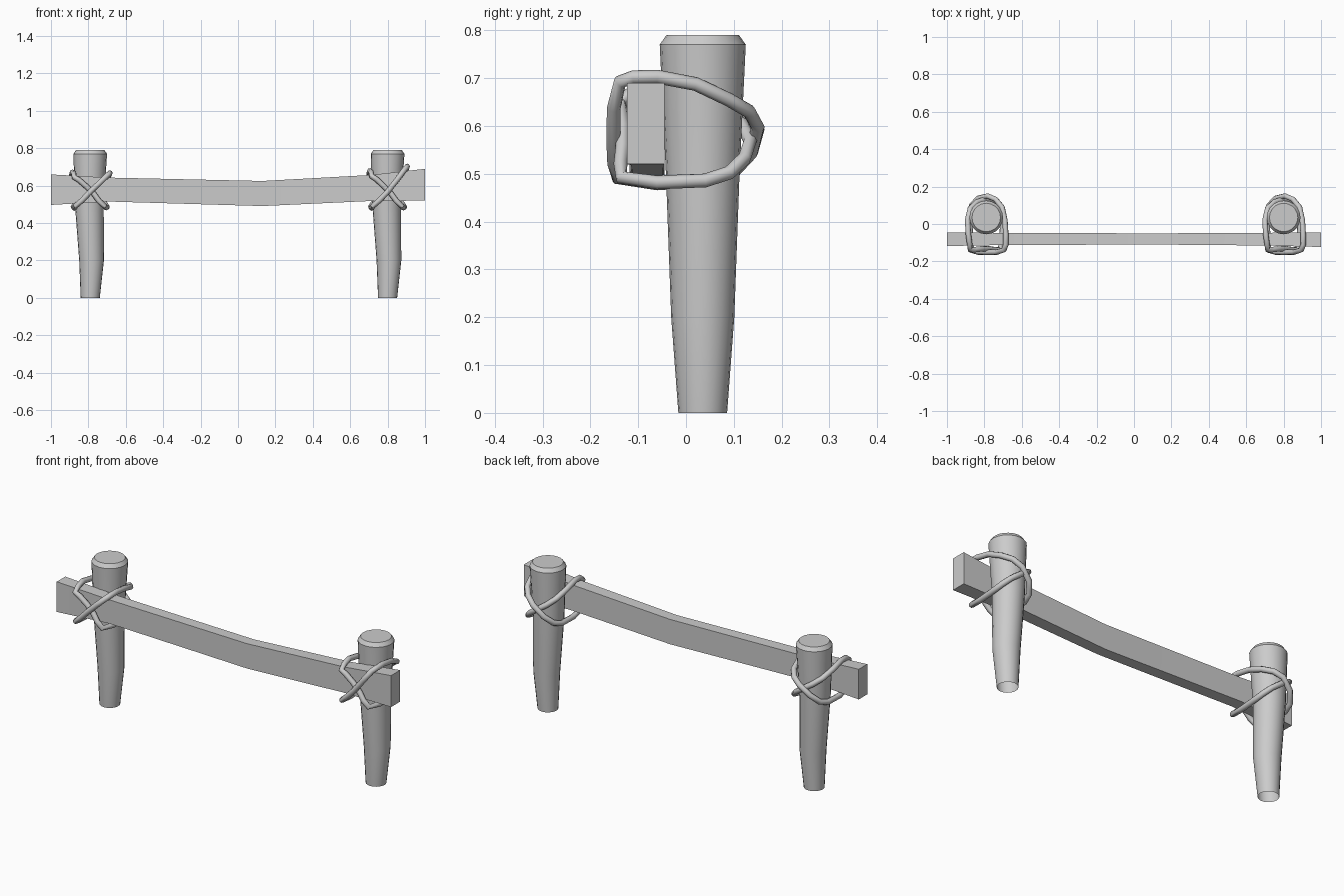
import bpy, bmesh, math

if "Cube" in bpy.data.objects:
    bpy.data.objects.remove(bpy.data.objects["Cube"])


def finish(bm, name, angle):
    bmesh.ops.recalc_face_normals(bm, faces=bm.faces)
    me = bpy.data.meshes.new(name)
    bm.to_mesh(me)
    bm.free()
    ob = bpy.data.objects.new(name, me)
    bpy.context.collection.objects.link(ob)
    select(ob)
    bpy.ops.object.shade_smooth_by_angle(angle=math.radians(angle))
    return ob


def select(ob):
    bpy.ops.object.select_all(action='DESELECT')
    ob.select_set(True)
    bpy.context.view_layer.objects.active = ob


def bridge(bm, rings):
    for a, b in zip(rings, rings[1:]):
        n = len(a)
        for i in range(n):
            bm.faces.new((a[i], a[(i + 1) % n], b[(i + 1) % n], b[i]))


def make_post(name, x):
    # slightly bent, tapered log with a chamfered top and an open foot
    profile = [(0, 0.0, 0.051), (0.007, 0.2, 0.066), (-0.005, 0.5, 0.077),
               (0, 0.77, 0.09), (0, 0.79, 0.076)]
    bm = bmesh.new()
    sides = 20
    rings = [[bm.verts.new((x + dx + r * math.cos(2 * math.pi * i / sides),
                            0.035 + r * math.sin(2 * math.pi * i / sides), z))
              for i in range(sides)] for dx, z, r in profile]
    bridge(bm, rings)
    bm.faces.new(rings[-1])
    return finish(bm, name, 30)


def make_beam():
    # sagging plank: x, bottom, top, front y, back y
    sections = [(-1, 0.497, 0.66, -0.118, -0.045), (-0.69, 0.515, 0.643, -0.112, -0.048),
                (0.13, 0.491, 0.625, -0.11, -0.05), (0.71, 0.518, 0.657, -0.115, -0.047),
                (1, 0.52, 0.69, -0.123, -0.045)]
    bm = bmesh.new()
    rings = [[bm.verts.new((x, y, z)) for y, z in ((f, lo), (k, lo), (k, hi), (f, hi))]
             for x, lo, hi, f, k in sections]
    bridge(bm, rings)
    bm.faces.new(rings[0])
    bm.faces.new(rings[-1])
    edges = [e for e in bm.edges if len(e.link_faces) == 2
             and e.calc_face_angle(0) > math.radians(45)]
    bmesh.ops.bevel(bm, geom=edges, offset=0.005, segments=1, affect='EDGES')
    return finish(bm, "cross_beam", 20)


def make_rope(name, x, points, lift):
    # closed rope loop; points on the upper half are raised by lift
    cu = bpy.data.curves.new(name, 'CURVE')
    cu.dimensions = '3D'
    cu.bevel_depth = 0.0145
    cu.bevel_resolution = 2
    sp = cu.splines.new('POLY')
    sp.points.add(len(points) - 1)
    for p, (px, py, pz) in zip(sp.points, points):
        up = lift * max(0, min(1, (pz - 0.58) / 0.08))
        p.co = (x + px, py, pz + up, 1)
    sp.use_cyclic_u = True
    ob = bpy.data.objects.new(name, cu)
    bpy.context.collection.objects.link(ob)
    select(ob)
    bpy.ops.object.convert(target='MESH')
    bpy.ops.object.shade_smooth_by_angle(angle=math.radians(50))


OUTER = [(-0.078, -0.143, 0.492), (-0.045, -0.15, 0.52), (0.0, -0.152, 0.567),
         (0.055, -0.151, 0.62), (0.095, -0.138, 0.658), (0.105, -0.11, 0.667),
         (0.105, -0.06, 0.668), (0.1, 0.02, 0.655), (0.085, 0.09, 0.632),
         (0.05, 0.132, 0.615), (0.008, 0.15, 0.592), (-0.045, 0.137, 0.545),
         (-0.078, 0.1, 0.505), (-0.09, 0.05, 0.487), (-0.085, -0.06, 0.48)]
INNER = [(-0.086, -0.138, 0.645), (-0.088, -0.11, 0.665), (-0.095, -0.06, 0.672),
         (-0.1, 0.02, 0.655), (-0.085, 0.085, 0.628), (-0.05, 0.118, 0.6),
         (0, 0.134, 0.568), (0.05, 0.122, 0.532), (0.08, 0.09, 0.502),
         (0.09, 0.04, 0.486), (0.085, -0.06, 0.482), (0.075, -0.135, 0.492),
         (0.045, -0.137, 0.52), (0.02, -0.133, 0.555), (-0.02, -0.132, 0.595),
         (-0.06, -0.137, 0.63)]

for side, x, lift in (("left", -0.79, 0.0), ("right", 0.8, 0.035)):
    make_post(side + "_post", x)
    make_rope(side + "_rope_outer", x, OUTER, lift)
    make_rope(side + "_rope_inner", x, INNER, lift * 0.2)
make_beam()
